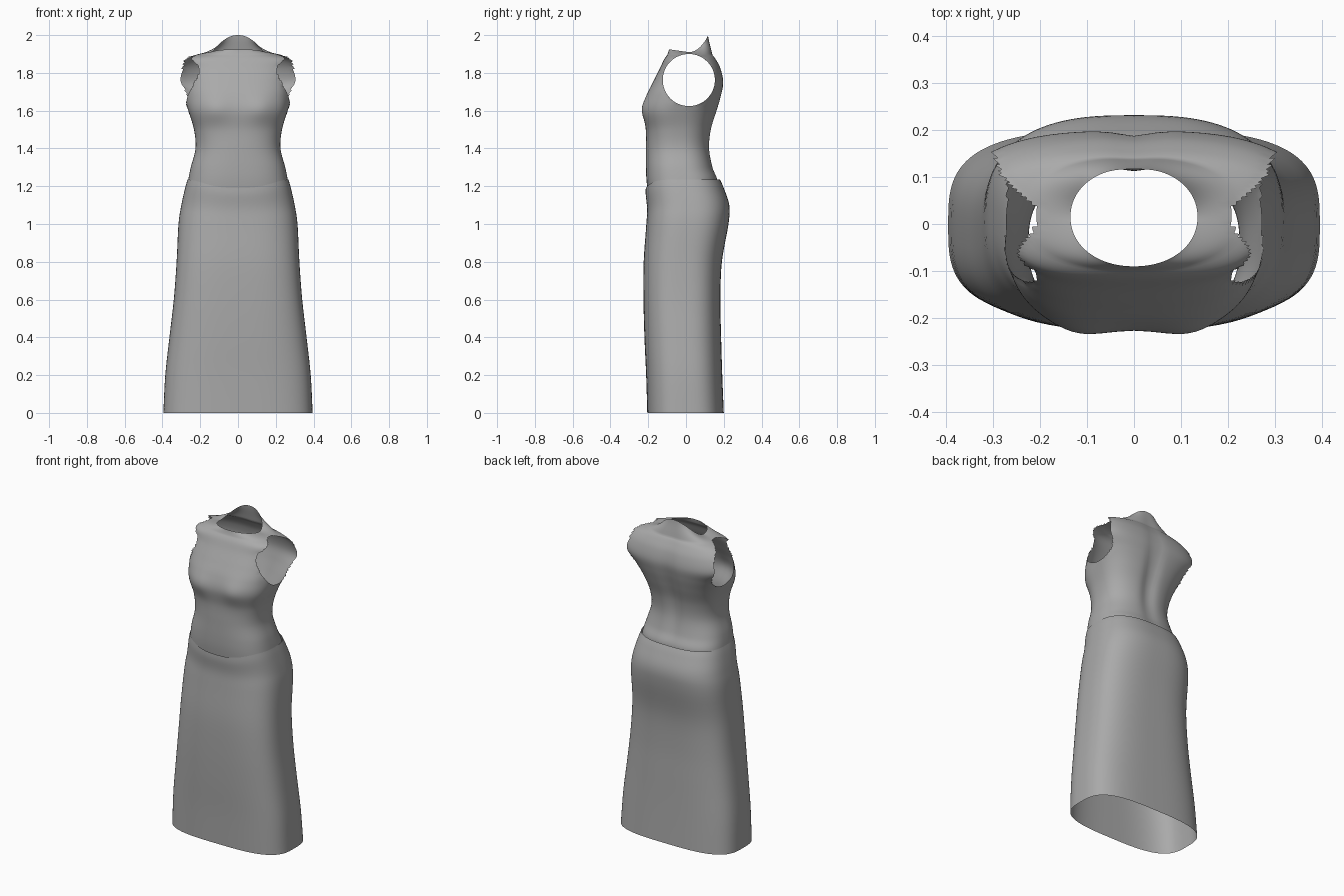
import bpy, bmesh, math

if "Cube" in bpy.data.objects:
    bpy.data.objects.remove(bpy.data.objects["Cube"])

SEGMENTS = 112

fabric = bpy.data.materials.new("grey_fabric")
fabric.use_nodes = True
GREY = (0.4, 0.4, 0.4, 1)
fabric.diffuse_color = GREY
fabric.node_tree.nodes["Principled BSDF"].inputs["Base Color"].default_value = GREY


def smooth_rows(rows, steps):
    """Catmull-Rom interpolation through rows of section parameters."""
    out = []
    for i in range(len(rows) - 1):
        p0, p1 = rows[max(i - 1, 0)], rows[i]
        p2, p3 = rows[i + 1], rows[min(i + 2, len(rows) - 1)]
        for k in range(steps):
            t = k / steps
            out.append([b + 0.5 * t * (c - a + t * (2*a - 5*b + 4*c - d + t * (3*(b - c) + d - a)))
                        for a, b, c, d in zip(p0, p1, p2, p3)])
    return out + [list(rows[-1])]


def loft(name, rows, steps, adjust):
    """Rows hold z, front half width, back half width, front y, back y, squareness."""
    bm = bmesh.new()
    rings = []
    sections = smooth_rows(rows, steps)
    for j, (z, wf, wb, yf, yb, n) in enumerate(sections):
        ring = []
        for i in range(SEGMENTS):
            a = math.tau * i / SEGMENTS
            c, s = math.cos(a), math.sin(a)
            back = min(max(0.5 + s, 0), 1)
            width = wf + (wb - wf) * back * back * (3 - 2 * back)
            x = width * math.copysign(abs(c) ** (2 / n), c)
            y = (yf + yb) / 2 + (yb - yf) / 2 * math.copysign(abs(s) ** (2 / n), s)
            ring.append(bm.verts.new(adjust(x, y, z, s, j / (len(sections) - 1))))
        rings.append(ring)
    for low, high in zip(rings, rings[1:]):
        for i in range(SEGMENTS):
            k = (i + 1) % SEGMENTS
            bm.faces.new((low[i], low[k], high[k], high[i]))
    return bm


def finish(bm, name):
    mesh = bpy.data.meshes.new(name)
    for f in bm.faces:
        f.smooth = True
    bm.to_mesh(mesh)
    bm.free()
    mesh.materials.append(fabric)
    obj = bpy.data.objects.new(name, mesh)
    bpy.context.collection.objects.link(obj)


def bell(v, centre, spread):
    return math.exp(-((v - centre) / spread) ** 2)


# Skirt: open tube with a waist edge that dips at the front
def shape_skirt(x, y, z, s, t):
    z -= 0.045 * max(0, -s) ** 4 * max(0, (z - 1) / 0.235)
    return x, y, z


skirt_rows = [
    (0, .395, .395, -.205, .2, 3.2),
    (.2, .385, .385, -.211, .192, 3.1),
    (.4, .363, .363, -.22, .186, 3),
    (.6, .34, .34, -.225, .182, 3),
    (.8, .325, .325, -.224, .19, 2.9),
    (1, .315, .315, -.21, .225, 2.8),
    (1.1, .3, .3, -.206, .229, 2.7),
    (1.19, .28, .28, -.213, .2, 2.7),
    (1.235, .267, .267, -.213, .18, 2.7),
]
finish(loft("skirt", skirt_rows, 5, shape_skirt), "skirt")


# Bodice: bust, spine groove and a collar raised at the back
def shape_bodice(x, y, z, s, t):
    if s < 0:
        y -= 0.014 * bell(abs(x), .12, .07) * bell(z, 1.61, .07)
    else:
        y -= 0.018 * bell(x, 0, .045) * bell(z, 1.55, .28)
    lift = max(0, (t - 0.9) / 0.1)
    z += lift * (0.015 * max(0, -s) + 0.09 * max(0, s) ** 2)
    return x, y, z


bodice_rows = [
    (1.15, .275, .275, -.2, .16, 2.7),
    (1.23, .264, .264, -.209, .168, 2.7),
    (1.3, .25, .25, -.212, .143, 2.6),
    (1.4, .225, .225, -.212, .127, 2.5),
    (1.5, .233, .233, -.213, .136, 2.6),
    (1.6, .262, .265, -.226, .165, 2.8),
    (1.68, .27, .31, -.208, .187, 2.9),
    (1.75, .272, .37, -.176, .198, 2.9),
    (1.82, .28, .36, -.14, .185, 2.7),
    (1.87, .29, .31, -.117, .16, 2.6),
    (1.897, .22, .22, -.098, .14, 2.4),
    (1.91, .135, .135, -.09, .12, 2.1),
]
bodice = loft("bodice", bodice_rows, 7, shape_bodice)

# Armholes: remove the faces in a round opening and round off the rim
ARM_Y, ARM_Z, ARM_R = .015, 1.762, .138
inside = []
for f in bodice.faces:
    p = f.calc_center_median()
    if abs(p.x) > .16 and math.hypot(p.y - ARM_Y, p.z - ARM_Z) < ARM_R:
        inside.append(f)
bmesh.ops.delete(bodice, geom=inside, context="FACES")
for v in bodice.verts:
    if v.is_boundary and abs(v.co.x) > .16 and v.co.z > 1.5:
        dy, dz = v.co.y - ARM_Y, v.co.z - ARM_Z
        scale = ARM_R / math.hypot(dy, dz)
        v.co.y, v.co.z = ARM_Y + dy * scale, ARM_Z + dz * scale
finish(bodice, "bodice")
